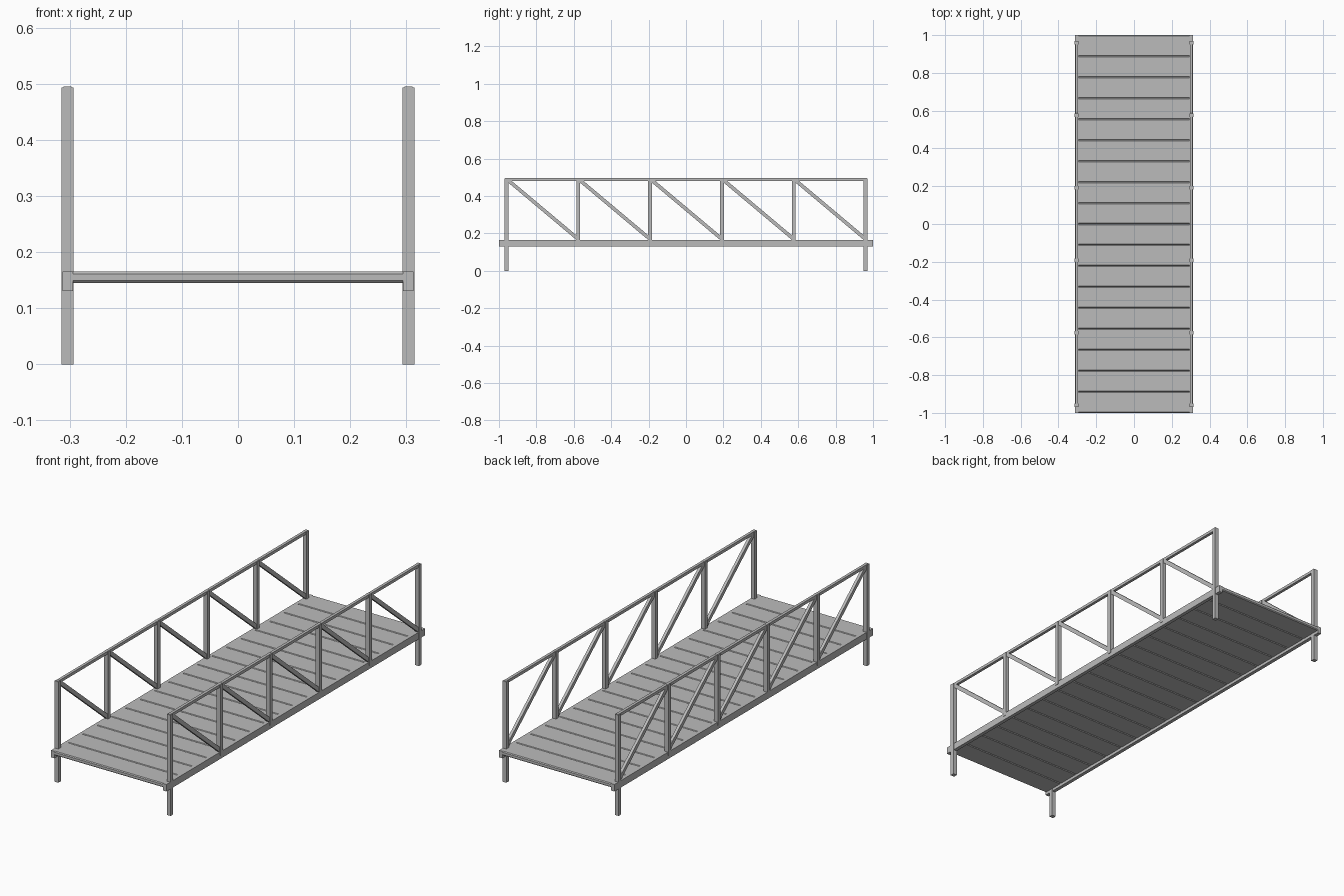
import bpy, bmesh, math
from mathutils import Matrix, Vector

if "Cube" in bpy.data.objects:
    bpy.data.objects.remove(bpy.data.objects["Cube"])

# One plain grey for the whole footbridge
grey = bpy.data.materials.new("light_grey")
grey.diffuse_color = (0.5, 0.5, 0.5, 1)
grey.use_nodes = True
grey.node_tree.nodes["Principled BSDF"].inputs["Base Color"].default_value = grey.diffuse_color


def box(name, centre, size, tilt=0.0, bevel=0.0):
    """Box of the given size, tilted about the x axis."""
    bm = bmesh.new()
    bmesh.ops.create_cube(bm, size=1)
    bmesh.ops.scale(bm, vec=size, verts=bm.verts)
    if bevel:
        # only the long edges between neighbouring planks are chamfered
        long_edges = [e for e in bm.edges
                      if abs(e.verts[0].co.x - e.verts[1].co.x) > size[0] / 2]
        bmesh.ops.bevel(bm, geom=long_edges, offset=bevel, segments=1, affect='EDGES')
    bmesh.ops.transform(bm, matrix=Matrix.Translation(centre) @ Matrix.Rotation(tilt, 4, 'X'),
                        verts=bm.verts)
    mesh = bpy.data.meshes.new(name)
    bm.to_mesh(mesh)
    bm.free()
    mesh.materials.append(grey)
    obj = bpy.data.objects.new(name, mesh)
    bpy.context.collection.objects.link(obj)
    return obj


# Deck planks
PLANKS = 18
pitch = 2 / PLANKS
for i in range(PLANKS):
    box("deck_plank", (0, -1 + pitch * (i + 0.5), 0.155), (0.6, pitch, 0.02), bevel=0.004)

POST_Y = [-0.96 + 0.384 * i for i in range(6)]
RAIL_X = 0.304

for side in (-1, 1):
    x = side * RAIL_X
    # Edge beam along the deck
    box("edge_beam", (side * 0.3035, 0, 0.148), (0.018, 2, 0.034))

    # Posts: the end pair reaches the ground, the others stand on the beam
    for i, y in enumerate(POST_Y):
        bottom = 0 if i in (0, 5) else 0.15
        box("post", (x, y, (bottom + 0.493) / 2), (0.021, 0.02, 0.493 - bottom))

    # Handrail
    box("handrail", (x, 0, 0.488), (0.014, 1.935, 0.014))

    # Diagonal braces, all falling towards the back
    for y0, y1 in zip(POST_Y, POST_Y[1:]):
        a, b = Vector((x, y0 + 0.004, 0.488)), Vector((x, y1, 0.169))
        d = b - a
        box("diagonal_brace", (a + b) / 2, (0.014, d.length, 0.019),
            tilt=math.atan2(d.z, d.y))
